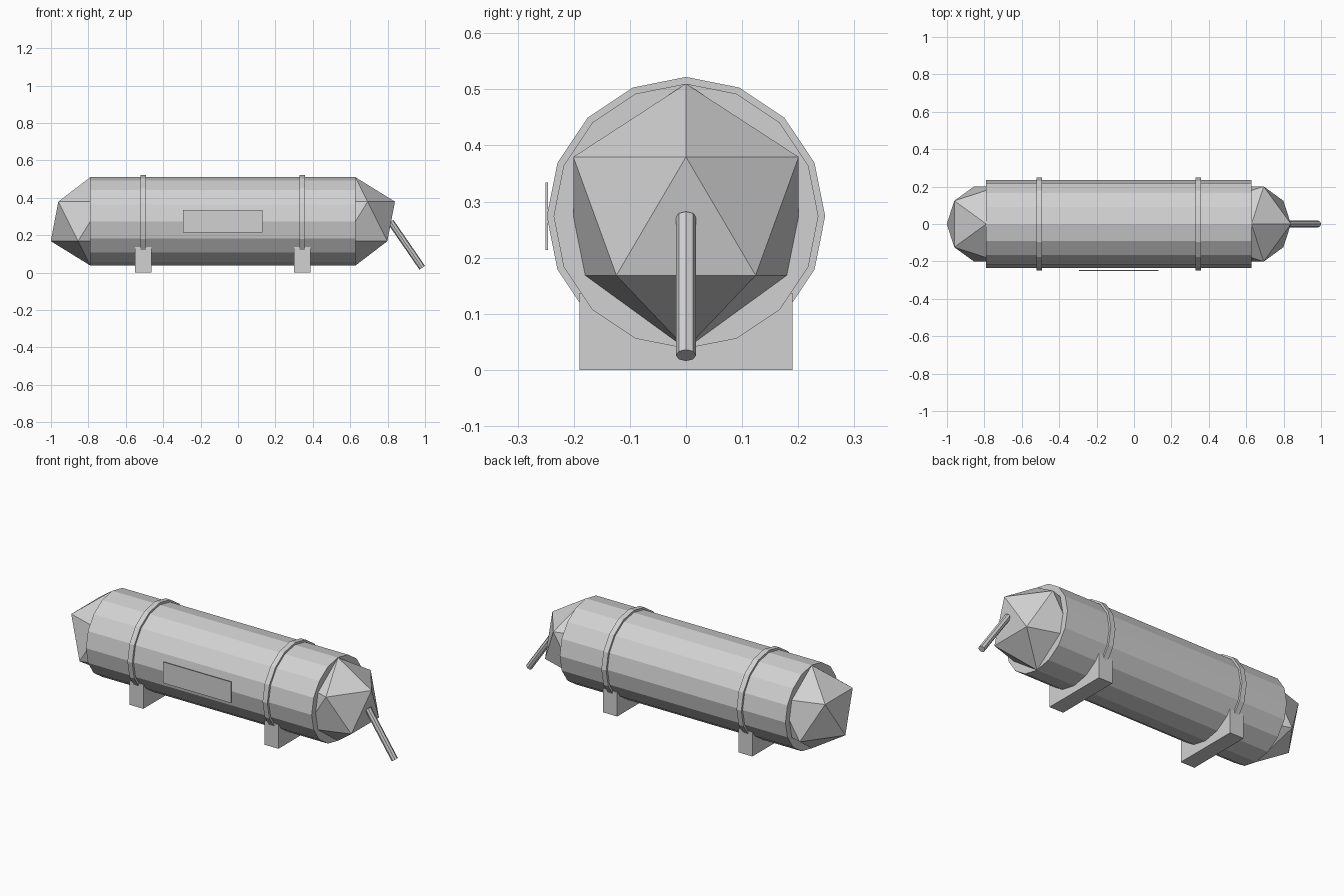
import bpy
import math
from mathutils import Vector

cube = bpy.data.objects.get("Cube")
if cube:
    bpy.data.objects.remove(cube, do_unlink=True)

AXIS_Z = 0.274
TANK_R = 0.236
X_LEFT, X_RIGHT = -0.79, 0.628

grey = bpy.data.materials.new("light_grey")
grey.use_nodes = True
colour = (0.64, 0.64, 0.64, 1)
grey.diffuse_color = colour
grey.node_tree.nodes["Principled BSDF"].inputs["Base Color"].default_value = colour


def finish(name):
    obj = bpy.context.object
    obj.name = obj.data.name = name
    obj.data.materials.append(grey)
    return obj


def rod(name, start, end, radius, sides):
    """Flat-sided cylinder between two points in the xz plane."""
    a, b = Vector(start), Vector(end)
    d = b - a
    bpy.ops.mesh.primitive_cylinder_add(
        vertices=sides, radius=radius, depth=d.length, location=(a + b) / 2,
        rotation=(0, math.atan2(d.x, d.z), 0))
    return finish(name)


def box(name, low, high):
    lo, hi = Vector(low), Vector(high)
    bpy.ops.mesh.primitive_cube_add(size=1, location=(lo + hi) / 2)
    obj = finish(name)
    obj.scale = hi - lo
    return obj


# Tank body
rod("tank_body", (X_LEFT, 0, AXIS_Z), (X_RIGHT, 0, AXIS_Z), TANK_R, 16)

# Faceted end domes
for side, x in (("right", X_LEFT), ("left", X_RIGHT)):
    bpy.ops.mesh.primitive_ico_sphere_add(
        subdivisions=1, radius=TANK_R, location=(x, 0, AXIS_Z))
    finish(side + "_end_dome")

# Straps and the feet under them
for side, x in (("right", -0.506), ("left", 0.343)):
    rod(side + "_strap", (x - 0.015, 0, AXIS_Z), (x + 0.015, 0, AXIS_Z), 0.248, 16)
    box(side + "_foot", (x - 0.044, -0.19, 0), (x + 0.044, 0.19, 0.137))

# Plate on the front
box("front_plate", (-0.295, -0.25, 0.214), (0.13, -0.246, 0.334))

# Outlet pipe
rod("outlet_pipe", (0.816, 0, 0.272), (0.985, 0, 0.026), 0.018, 8)
